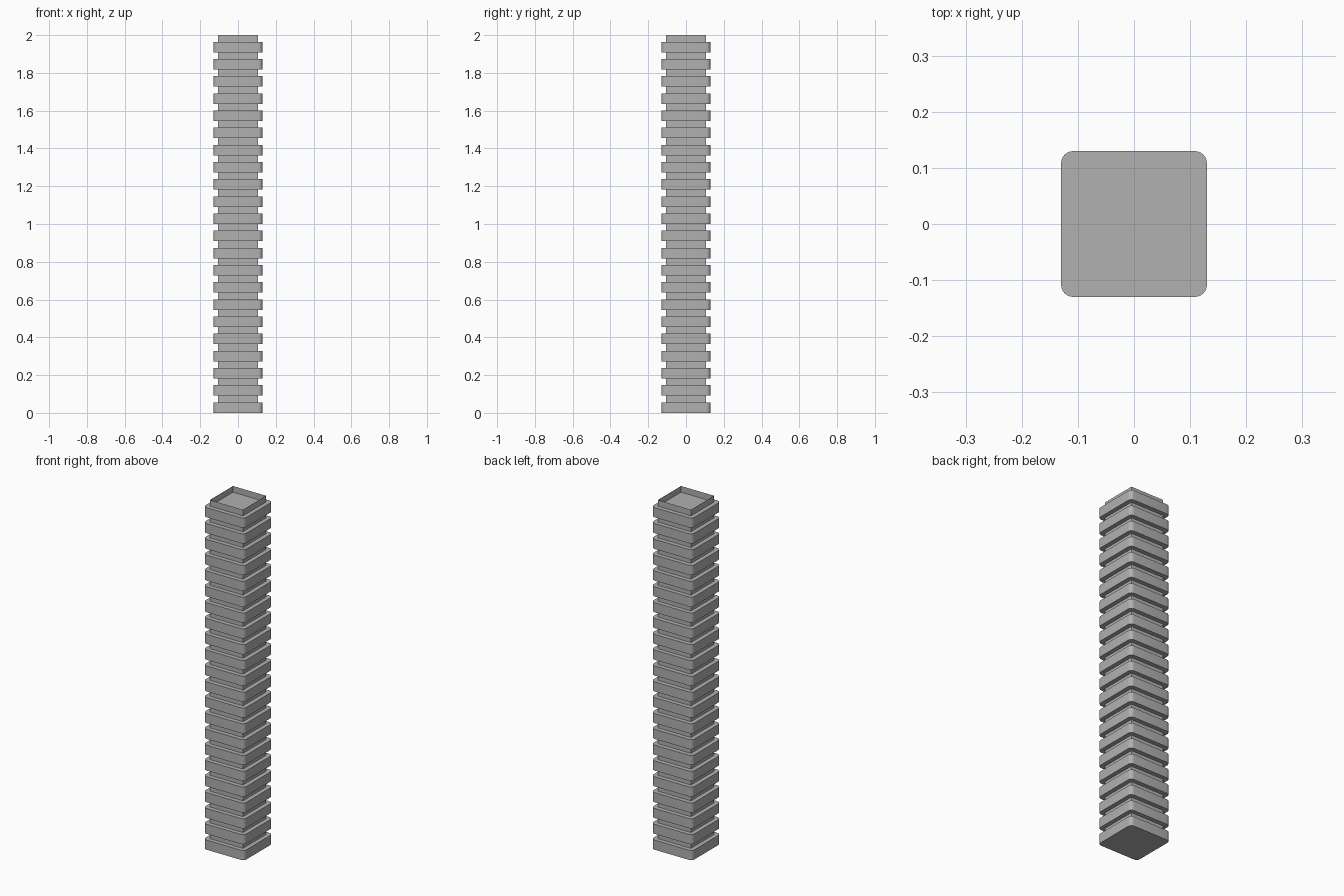
import bpy, bmesh, math

if "Cube" in bpy.data.objects:
    bpy.data.objects.remove(bpy.data.objects["Cube"])

COUNT = 22
PITCH = 2.0 / COUNT
BAND_H = 0.0555
HALF, RADIUS, CORE = 0.13, 0.022, 0.105

# Dark grey for the whole column
grey = bpy.data.materials.new("dark_grey")
grey.diffuse_color = (0.44, 0.44, 0.44, 1)
grey.use_nodes = True
grey.node_tree.nodes["Principled BSDF"].inputs["Base Color"].default_value = grey.diffuse_color


def make_object(name, bm):
    mesh = bpy.data.meshes.new(name)
    bm.to_mesh(mesh)
    bm.free()
    mesh.materials.append(grey)
    obj = bpy.data.objects.new(name, mesh)
    bpy.context.collection.objects.link(obj)
    return obj


# Rounded square outline of the wide bands
outline = []
for k, (sx, sy) in enumerate([(1, 1), (-1, 1), (-1, -1), (1, -1)]):
    for i in range(7):
        a = math.radians(90 * k + 15 * i)
        outline.append((sx * (HALF - RADIUS) + RADIUS * math.cos(a),
                        sy * (HALF - RADIUS) + RADIUS * math.sin(a)))

# Wide bands, repeated up the column
bm = bmesh.new()
base = bm.faces.new([bm.verts.new((x, y, 0)) for x, y in outline])
ext = bmesh.ops.extrude_face_region(bm, geom=[base], use_keep_orig=True)
verts = [g for g in ext["geom"] if isinstance(g, bmesh.types.BMVert)]
bmesh.ops.translate(bm, verts=verts, vec=(0, 0, BAND_H))
bmesh.ops.recalc_face_normals(bm, faces=bm.faces)
bands = make_object("bands", bm)
array = bands.modifiers.new("stack", "ARRAY")
array.count = COUNT
array.use_relative_offset = False
array.use_constant_offset = True
array.constant_offset_displace = (0, 0, PITCH)

# Narrow square sleeve of four thin panels, open at the top above the last band
bm = bmesh.new()
square = [(CORE, CORE), (-CORE, CORE), (-CORE, -CORE), (CORE, -CORE)]
for (ax, ay), (bx, by) in zip(square, square[1:] + square[:1]):
    bm.faces.new([bm.verts.new(p) for p in
                  [(ax, ay, 0.02), (bx, by, 0.02), (bx, by, 2), (ax, ay, 2)]])
make_object("sleeve", bm)

# Soft corners on the bands
bpy.context.view_layer.objects.active = bands
bands.select_set(True)
bpy.ops.object.shade_smooth_by_angle(angle=math.radians(30))
